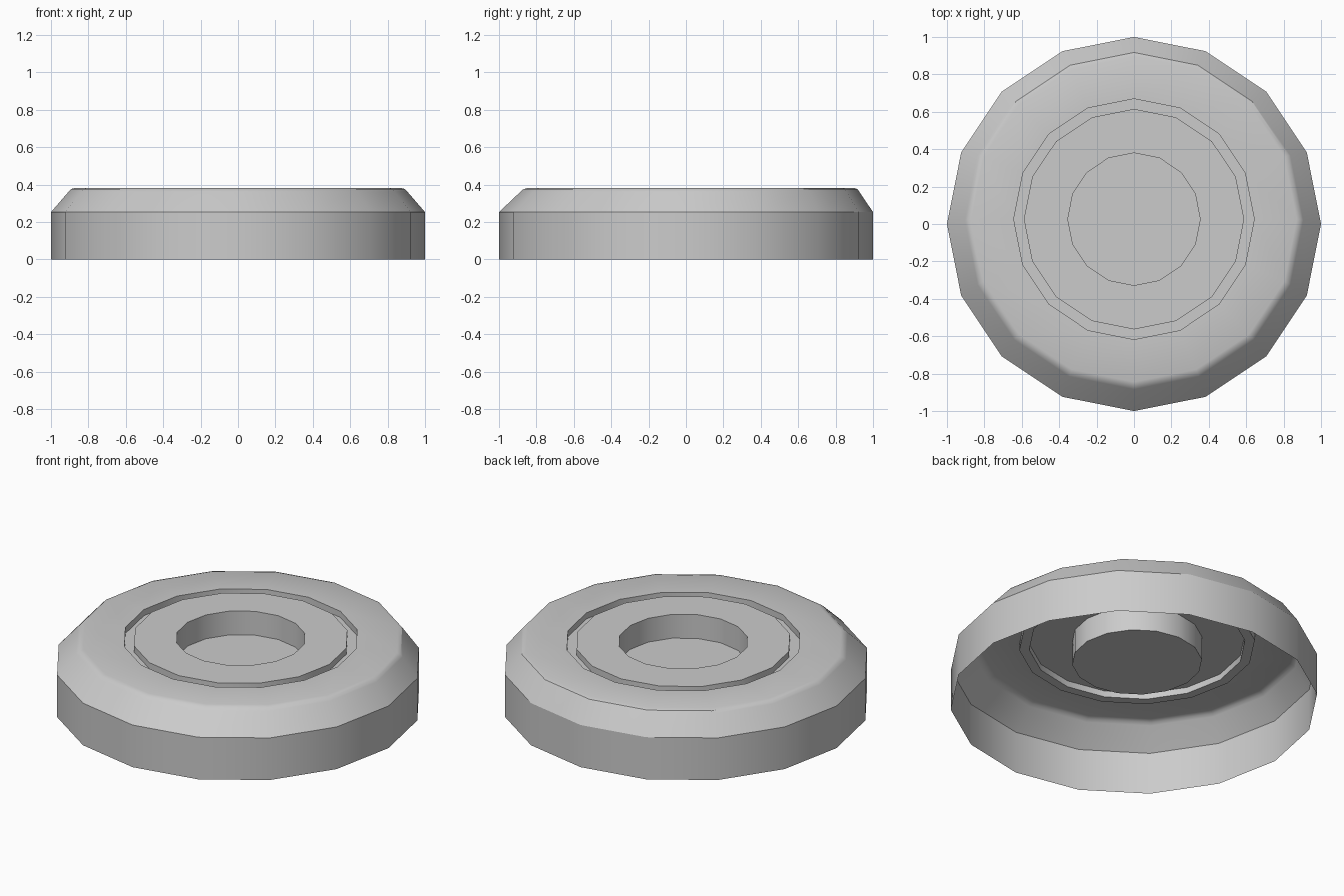
import bpy, bmesh, math

if "Cube" in bpy.data.objects:
    bpy.data.objects.remove(bpy.data.objects["Cube"])

SIDES = 16
TOP = 0.383
CY = 0.026  # raised face sits slightly towards the back

# Rings as (radius, height, y centre), from the outer rim to the cup floor
profile = [
    (1.0, 0.0, 0.0), (1.0, 0.253, 0.0),                    # outer wall
    (0.905, 0.363, 0.021), (0.893, 0.376, 0.024),          # chamfer, rounded lip
    (0.87, TOP, CY),
    (0.643, TOP, CY), (0.643, TOP - 0.037, CY),            # narrow groove
    (0.589, TOP - 0.037, CY), (0.589, TOP, CY),
    (0.354, TOP, CY), (0.354, 0.24, CY),                   # central cup
]

bm = bmesh.new()


def ring(r, z, cy):
    return [bm.verts.new((r * math.cos(a), cy + r * math.sin(a), z))
            for a in (2 * math.pi * i / SIDES for i in range(SIDES))]


# Open-bottomed shell
rings = [ring(*p) for p in profile]
for lo, hi in zip(rings, rings[1:]):
    for i in range(SIDES):
        j = (i + 1) % SIDES
        bm.faces.new((lo[i], lo[j], hi[j], hi[i]))
bm.faces.new(rings[-1])

mesh = bpy.data.meshes.new("round_cap")
bm.to_mesh(mesh)
bm.free()
cap = bpy.data.objects.new("round_cap", mesh)
bpy.context.collection.objects.link(cap)

# Smooth sides, crisp edges
bpy.context.view_layer.objects.active = cap
cap.select_set(True)
bpy.ops.object.shade_smooth_by_angle(angle=math.radians(32))
